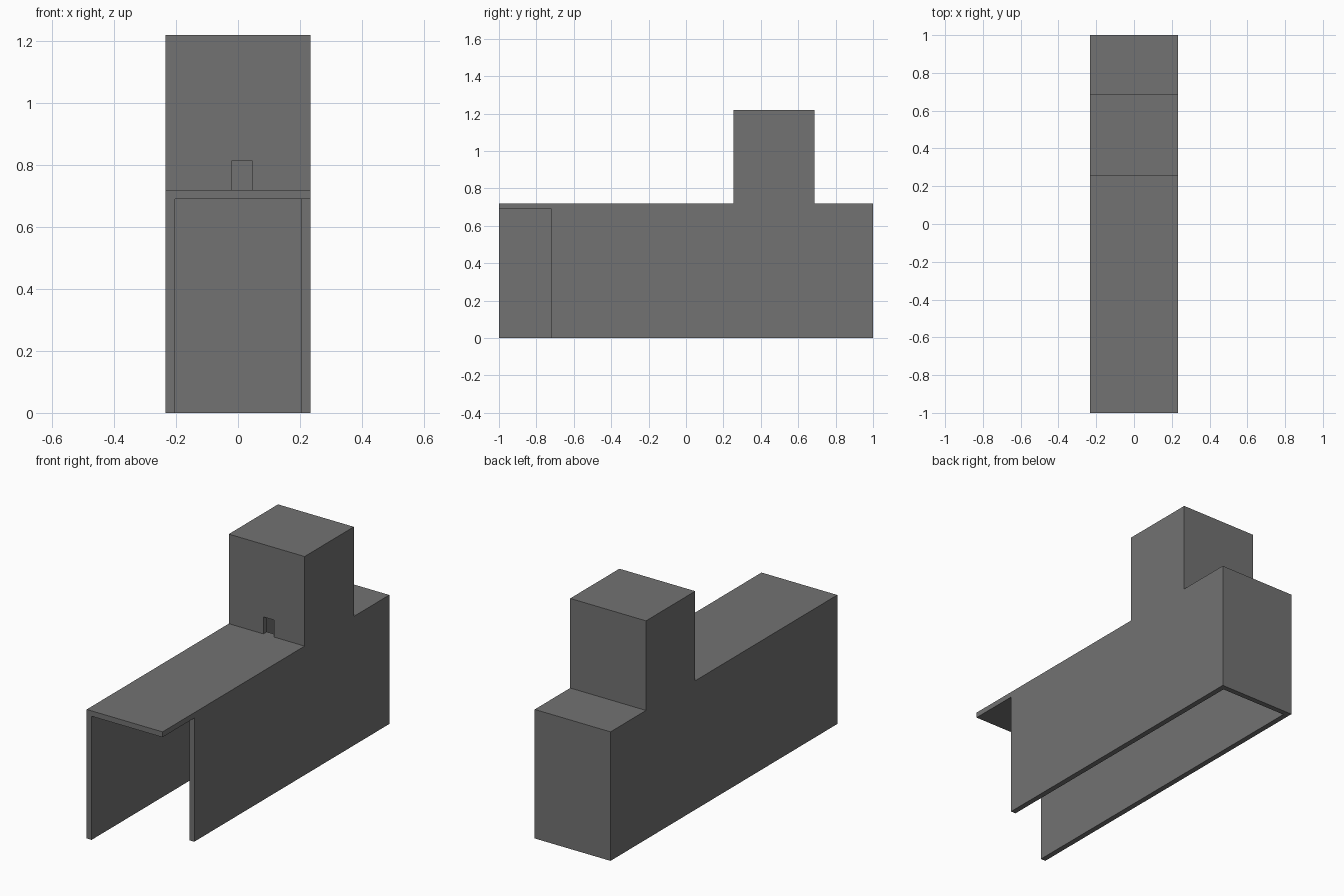
import bpy
import bmesh

# Remove the default object
if "Cube" in bpy.data.objects:
    bpy.data.objects.remove(bpy.data.objects["Cube"], do_unlink=True)

HALF_W = 0.234            # half width of the building
WALL = 0.03               # wall and roof thickness
ROOF, TOP = 0.72, 1.22    # heights of the hall and the tower
TOWER = (0.253, 0.687)    # front and back of the tower

grey = bpy.data.materials.new("concrete grey")
grey.use_nodes = True
color = (0.17, 0.17, 0.17, 1.0)
grey.diffuse_color = color
grey.node_tree.nodes["Principled BSDF"].inputs["Base Color"].default_value = color


def extrude_profile(name, profile, x0, x1):
    """Prism with a (y, z) side profile running from x0 to x1."""
    bm = bmesh.new()
    face = bm.faces.new([bm.verts.new((x0, y, z)) for y, z in profile])
    moved = bmesh.ops.extrude_face_region(bm, geom=[face])["geom"]
    verts = [v for v in moved if isinstance(v, bmesh.types.BMVert)]
    bmesh.ops.translate(bm, vec=(x1 - x0, 0, 0), verts=verts)
    bmesh.ops.recalc_face_normals(bm, faces=bm.faces)
    mesh = bpy.data.meshes.new(name)
    bm.to_mesh(mesh)
    bm.free()
    mesh.materials.append(grey)
    obj = bpy.data.objects.new(name, mesh)
    bpy.context.collection.objects.link(obj)
    return obj


def hall_profile(front, back, base, roof, tower_front, tower_back, top):
    """Side outline of a long hall with a tower standing on it."""
    return [(front, base), (back, base), (back, roof), (tower_back, roof),
            (tower_back, top), (tower_front, top), (tower_front, roof), (front, roof)]


def box_profile(y0, y1, z0, z1):
    return [(y0, z0), (y1, z0), (y1, z1), (y0, z1)]


def carve(target, cutter):
    """Subtract the cutter from the target and delete it."""
    cutter.hide_render = True
    mod = target.modifiers.new(cutter.name, "BOOLEAN")
    mod.operation = "DIFFERENCE"
    mod.solver = "EXACT"
    mod.object = cutter
    bpy.context.view_layer.objects.active = target
    bpy.ops.object.modifier_apply(modifier=mod.name)
    bpy.data.objects.remove(cutter, do_unlink=True)


# Outer shell: hall and tower in one
shell = extrude_profile("hall_and_tower_shell",
                        hall_profile(-1, 1, 0, ROOF, *TOWER, TOP), -HALF_W, HALF_W)

# Hollow interior, open at the front and underneath
inner = HALF_W - WALL
carve(shell, extrude_profile(
    "interior_cutter",
    hall_profile(-1.1, 1 - WALL, -0.1, ROOF - WALL,
                 TOWER[0] + WALL, TOWER[1] - WALL, TOP - WALL), -inner, inner))

# Side entrance under the roof overhang
carve(shell, extrude_profile("side_entrance_cutter",
                             box_profile(-1.1, -0.72, -0.1, ROOF - WALL), 0.1, 0.4))

# Small doorway from the roof into the tower
carve(shell, extrude_profile("tower_doorway_cutter",
                             box_profile(TOWER[0] - 0.1, TOWER[0] + 0.1, ROOF, 0.815),
                             -0.02, 0.045))
